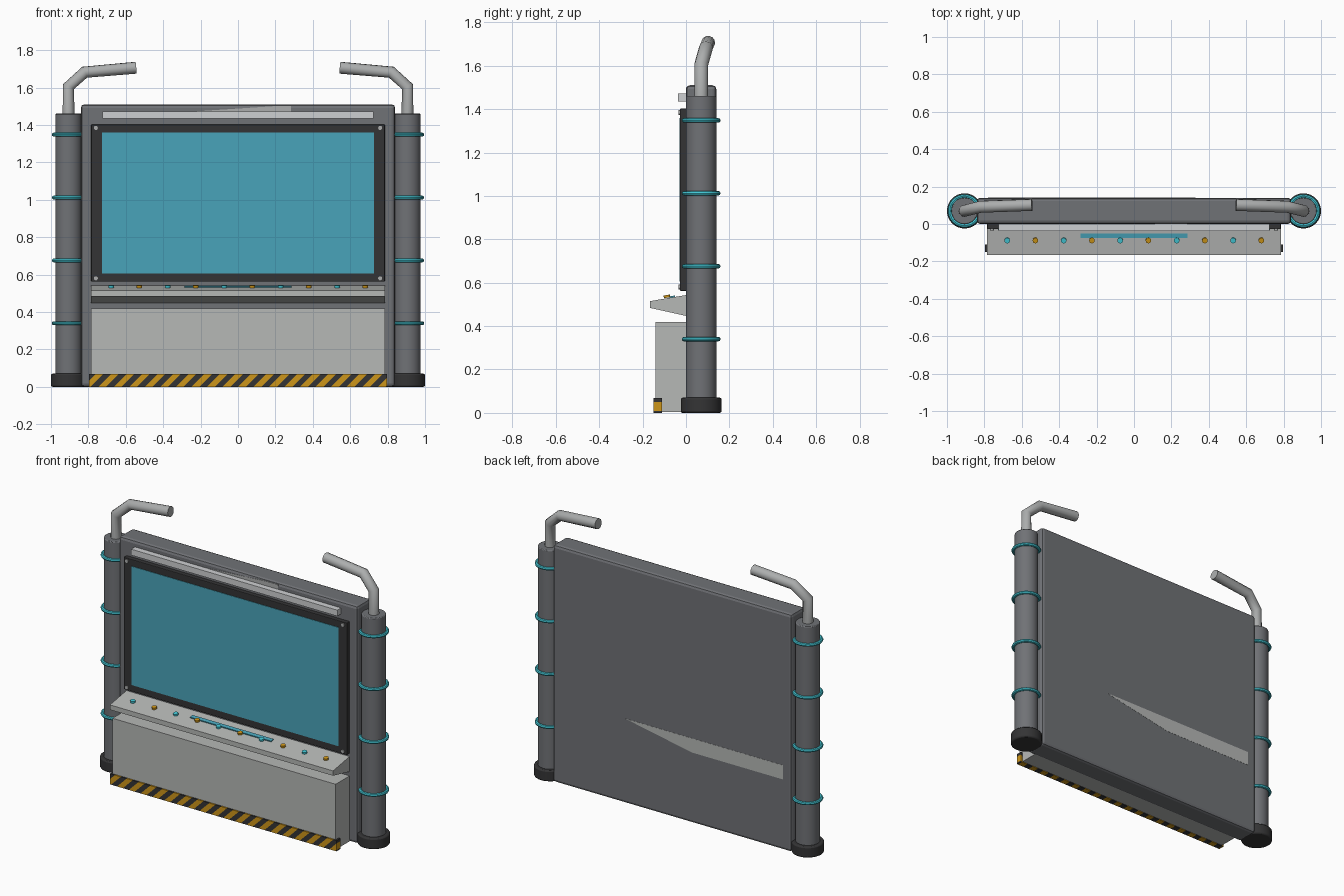
import bpy, bmesh, math
from mathutils import Vector

if "Cube" in bpy.data.objects:
    bpy.data.objects.remove(bpy.data.objects["Cube"])


def material(name, r, g, b):
    m = bpy.data.materials.new(name)
    lin = [((c / 255 + 0.055) / 1.055) ** 2.4 for c in (r, g, b)]
    m.diffuse_color = (*lin, 1)
    m.use_nodes = True
    m.node_tree.nodes["Principled BSDF"].inputs["Base Color"].default_value = m.diffuse_color
    return m


GREY = material("dark grey", 112, 114, 118)
LIGHT = material("light grey", 182, 184, 182)
PALE = material("pale grey", 206, 208, 210)
STEEL = material("steel", 172, 174, 174)
BLACK = material("charcoal", 52, 52, 53)
SCREEN = material("screen blue", 73, 164, 186)
CYAN = material("cyan", 68, 200, 214)
AMBER = material("amber", 206, 150, 25)


def finish(obj, mat, bevel=0, smooth=False):
    obj.data.materials.append(mat)
    if bevel:
        mod = obj.modifiers.new("bevel", 'BEVEL')
        mod.width, mod.segments = bevel, 2
    if smooth:
        bpy.ops.object.select_all(action='DESELECT')
        obj.select_set(True)
        bpy.context.view_layer.objects.active = obj
        bpy.ops.object.shade_smooth_by_angle(angle=math.radians(35))
    return obj


def from_bmesh(name, bm):
    bmesh.ops.recalc_face_normals(bm, faces=bm.faces)
    me = bpy.data.meshes.new(name)
    bm.to_mesh(me)
    bm.free()
    obj = bpy.data.objects.new(name, me)
    bpy.context.collection.objects.link(obj)
    return obj


def box_bmesh(x, y, z):
    bm = bmesh.new()
    bmesh.ops.create_cube(bm, size=1)
    for v in bm.verts:
        v.co = Vector([(a + b) / 2 + c * (b - a) for (a, b), c in zip((x, y, z), v.co)])
    return bm


def box(name, x, y, z, mat, bevel=0):
    return finish(from_bmesh(name, box_bmesh(x, y, z)), mat, bevel)


def cylinder(name, r, depth, loc, mat, rot=(0, 0, 0), sides=32, bevel=0):
    bpy.ops.mesh.primitive_cylinder_add(vertices=sides, radius=r, depth=depth, location=loc, rotation=rot)
    obj = bpy.context.object
    obj.name = name
    return finish(obj, mat, bevel, True)


def prism(name, profile, axis, a, b, mat):
    """Extrude a 2D profile along x (profile is y,z) or y (profile is x,z)."""
    bm = bmesh.new()
    put = (lambda p, t: (t, p[0], p[1])) if axis == 'x' else (lambda p, t: (p[0], t, p[1]))
    lo = [bm.verts.new(put(p, a)) for p in profile]
    hi = [bm.verts.new(put(p, b)) for p in profile]
    bm.faces.new(lo)
    bm.faces.new(hi[::-1])
    n = len(profile)
    for i in range(n):
        bm.faces.new((lo[i], lo[(i + 1) % n], hi[(i + 1) % n], hi[i]))
    return finish(from_bmesh(name, bm), mat)


# Main wall, lower cabinet and sloping console
box("back_panel", (-0.84, 0.84), (0, 0.14), (0, 1.51), GREY, 0.018)
box("lower_cabinet", (-0.785, 0.785), (-0.14, 0.02), (0.004, 0.42), LIGHT)
console = [(-0.166, 0.515), (0, 0.543), (0.1, 0.543), (0.1, 0.447), (0, 0.447), (-0.166, 0.484)]
prism("console", console, 'x', -0.785, 0.785, LIGHT)

# Thin plates flush with the wall
prism("rear_strip", [(-0.78, 0.45), (-0.78, 0.54), (0.33, 0.54), (-0.14, 0.45)], 'y', 0.138, 0.141, LIGHT)
prism("header_plate", [(-0.3, 1.468), (0.283, 1.468), (0.283, 1.502), (0.2, 1.501)], 'y', -0.001, 0.002, STEEL)

# Screen with frame, corner screws and lamp bar above
box("screen_frame", (-0.785, 0.785), (-0.028, 0.01), (0.562, 1.402), BLACK, 0.004)
box("screen", (-0.728, 0.728), (-0.031, -0.026), (0.605, 1.36), SCREEN)
for x in (-0.76, 0.76):
    for z in (0.58, 1.384):
        cylinder("frame_screw", 0.011, 0.008, (x, -0.03, z), STEEL, (math.pi / 2, 0, 0), 12)
box("lamp_bar", (-0.725, 0.725), (-0.038, 0.005), (1.434, 1.472), PALE)

# Buttons and display strip on the console slope
tilt = math.atan2(0.028, 0.166)
for i in range(10):
    cylinder("button", 0.015, 0.012, (-0.678 + i * 0.151, -0.088, 0.537),
             AMBER if i % 2 else CYAN, (tilt, 0, 0), 12)
strip = box("console_strip", (-0.285, 0.285), (-0.0125, 0.0125), (-0.004, 0.004), SCREEN)
strip.location = (0, -0.063, 0.535)
strip.rotation_euler.x = tilt

# Hazard kick bar: cut along diagonals, coloured by band
bm = box_bmesh((-0.797, 0.797), (-0.149, -0.11), (0, 0.068))
half = 0.0415
for k in range(-22, 22):
    bmesh.ops.bisect_plane(bm, geom=bm.verts[:] + bm.edges[:] + bm.faces[:],
                           plane_co=(k * half, 0, 0), plane_no=(1, 0, -1))
bm.faces.ensure_lookup_table()
for f in bm.faces:
    c = f.calc_center_median()
    f.material_index = math.floor((c.x - c.z) / half) % 2
bar = finish(from_bmesh("hazard_bar", bm), AMBER)
bar.data.materials.append(BLACK)

# Side pillars with feet, glowing rings and bent pipes
for s in (-1, 1):
    px, py = s * 0.906, 0.07
    cylinder("pillar", 0.071, 1.44, (px, py, 0.74), GREY, bevel=0.005)
    cylinder("pillar_foot", 0.094, 0.07, (px, py, 0.035), BLACK, bevel=0.008)
    for z in (0.34, 0.676, 1.012, 1.348):
        bpy.ops.mesh.primitive_torus_add(location=(px, py, z), major_radius=0.079, minor_radius=0.0105,
                                         major_segments=36, minor_segments=8)
        bpy.context.object.name = "pillar_ring"
        finish(bpy.context.object, CYAN, smooth=True)
    cu = bpy.data.curves.new("bent_pipe", 'CURVE')
    cu.dimensions = '3D'
    cu.bevel_depth, cu.bevel_resolution, cu.use_fill_caps = 0.032, 4, True
    path = [(0.906, 0.07, 1.44), (0.906, 0.07, 1.605), (0.82, 0.092, 1.682), (0.545, 0.102, 1.706)]
    sp = cu.splines.new('POLY')
    sp.points.add(len(path) - 1)
    for p, (x, y, z) in zip(sp.points, path):
        p.co = (s * x, y, z, 1)
    sp.use_smooth = True
    pipe = bpy.data.objects.new("bent_pipe", cu)
    bpy.context.collection.objects.link(pipe)
    finish(pipe, STEEL)
